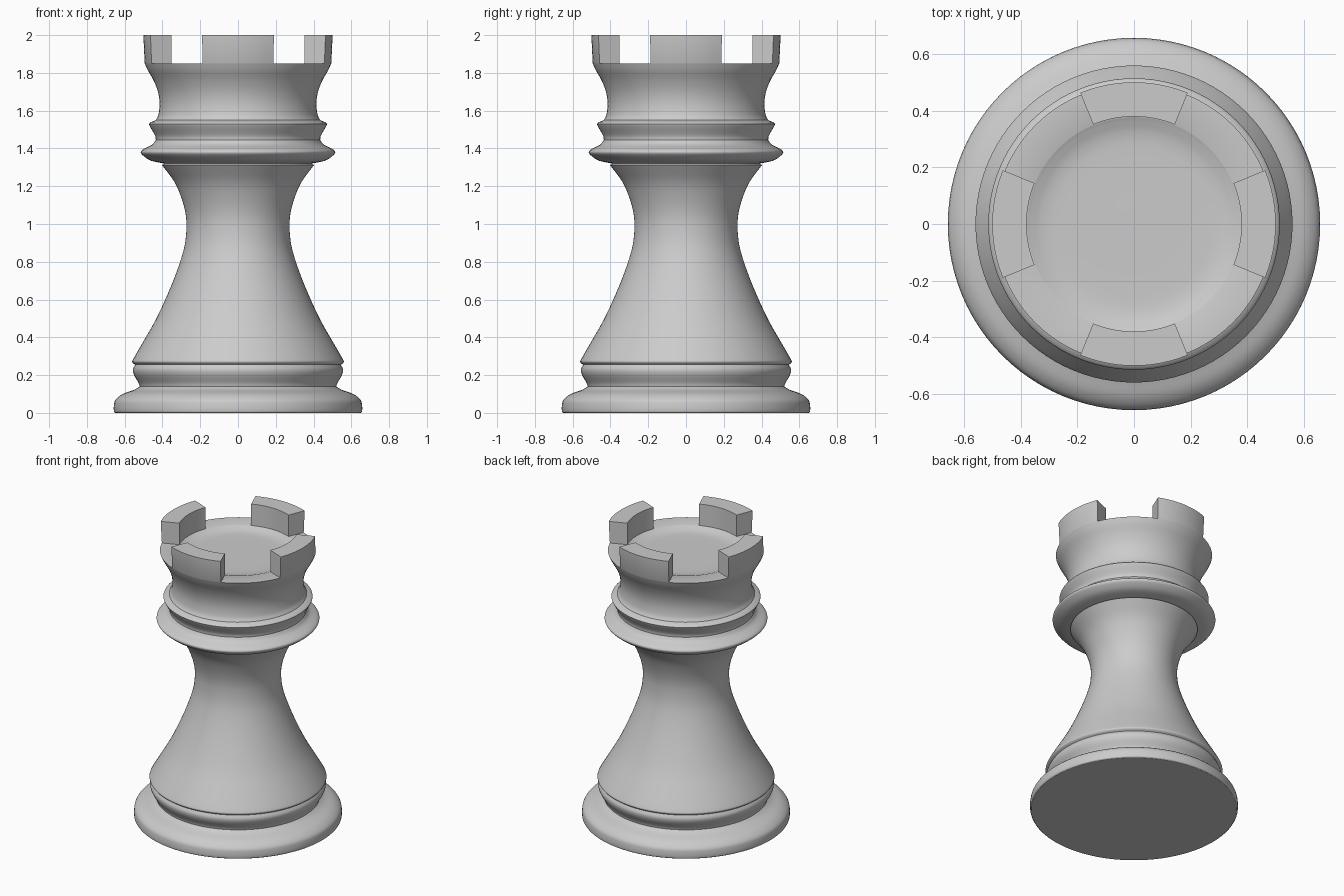
import bpy, bmesh
from math import pi, radians, sin, cos
from mathutils import Vector, Matrix

if "Cube" in bpy.data.objects:
    bpy.data.objects.remove(bpy.data.objects["Cube"])

SEG = 96


def smooth_run(pts, n=4):
    """Catmull-Rom curve through (radius, z) points."""
    p = [Vector(q) for q in pts]
    p = [2 * p[0] - p[1]] + p + [2 * p[-1] - p[-2]]
    out = []
    for a, b, c, d in zip(p, p[1:], p[2:], p[3:]):
        for i in range(n):
            t = i / n
            out.append(0.5 * (2 * b + (c - a) * t + (2 * a - 5 * b + 4 * c - d) * t * t
                              + (3 * b - a - 3 * c + d) * t ** 3))
    return out + [p[-2]]


def finish(bm, name):
    bmesh.ops.remove_doubles(bm, verts=bm.verts, dist=0.0003)
    bmesh.ops.recalc_face_normals(bm, faces=bm.faces)
    mesh = bpy.data.meshes.new(name)
    bm.to_mesh(mesh)
    bm.free()
    ob = bpy.data.objects.new(name, mesh)
    bpy.context.collection.objects.link(ob)
    bpy.ops.object.select_all(action='DESELECT')
    ob.select_set(True)
    bpy.context.view_layer.objects.active = ob
    bpy.ops.object.shade_smooth_by_angle(angle=radians(35))
    return ob


# Turned body: each run is smooth, corners between runs stay sharp
runs = [
    [(0, 0), (0.65, 0)],                                                    # underside
    [(0.65, 0), (0.657, 0.008), (0.657, 0.04), (0.648, 0.07), (0.61, 0.10),
     (0.55, 0.122), (0.52, 0.14)],                                          # foot
    [(0.52, 0.14), (0.527, 0.16), (0.55, 0.20), (0.556, 0.23), (0.545, 0.255)],  # lower ring
    [(0.545, 0.255), (0.559, 0.268), (0.553, 0.288), (0.50, 0.38), (0.44, 0.485),
     (0.385, 0.60), (0.335, 0.72), (0.30, 0.82), (0.28, 0.90), (0.273, 0.98),
     (0.277, 1.05), (0.297, 1.13), (0.335, 1.22), (0.402, 1.312)],          # waisted stem
    [(0.402, 1.312), (0.39, 1.32)],
    [(0.39, 1.32), (0.46, 1.335), (0.50, 1.36), (0.515, 1.38), (0.50, 1.397),
     (0.455, 1.42), (0.435, 1.445)],                                        # collar
    [(0.435, 1.445), (0.44, 1.47), (0.468, 1.52), (0.468, 1.535), (0.435, 1.55)],  # upper ring
    [(0.435, 1.55), (0.421, 1.58), (0.415, 1.64), (0.424, 1.70), (0.447, 1.76),
     (0.478, 1.815), (0.494, 1.85)],                                        # flared cup
    [(0.494, 1.85), (0.38, 1.85)],
    [(0.38, 1.85), (0.36, 1.842), (0.32, 1.83), (0.25, 1.825), (0, 1.825)], # dished floor
]
profile = []
for run in runs:
    profile += smooth_run(run) if len(run) > 2 else [Vector(q) for q in run]

bm = bmesh.new()
verts = [bm.verts.new((r, 0, z)) for r, z in profile]
edges = [bm.edges.new(pair) for pair in zip(verts, verts[1:])
         if (pair[0].co - pair[1].co).length > 1e-6]
bmesh.ops.spin(bm, geom=verts + edges, cent=(0, 0, 0), axis=(0, 0, 1),
               angle=2 * pi, steps=SEG)
finish(bm, "rook_body")


# Four battlements, each a 45 degree block of ring
def battlement(index):
    bm = bmesh.new()
    section = [(0.38, 1.835), (0.487, 1.835), (0.494, 1.85), (0.501, 2.0), (0.38, 2.0)]
    steps, half = 12, radians(22.3)
    rings = []
    for i in range(steps + 1):
        a = index * pi / 2 - half + 2 * half * i / steps
        rings.append([bm.verts.new((r * cos(a), r * sin(a), z)) for r, z in section])
    for a, b in zip(rings, rings[1:]):
        for k in range(len(section)):
            j = (k + 1) % len(section)
            bm.faces.new((a[k], a[j], b[j], b[k]))
    bm.faces.new(rings[0])
    bm.faces.new(rings[-1])
    finish(bm, f"battlement_{index + 1}")


for i in range(4):
    battlement(i)
